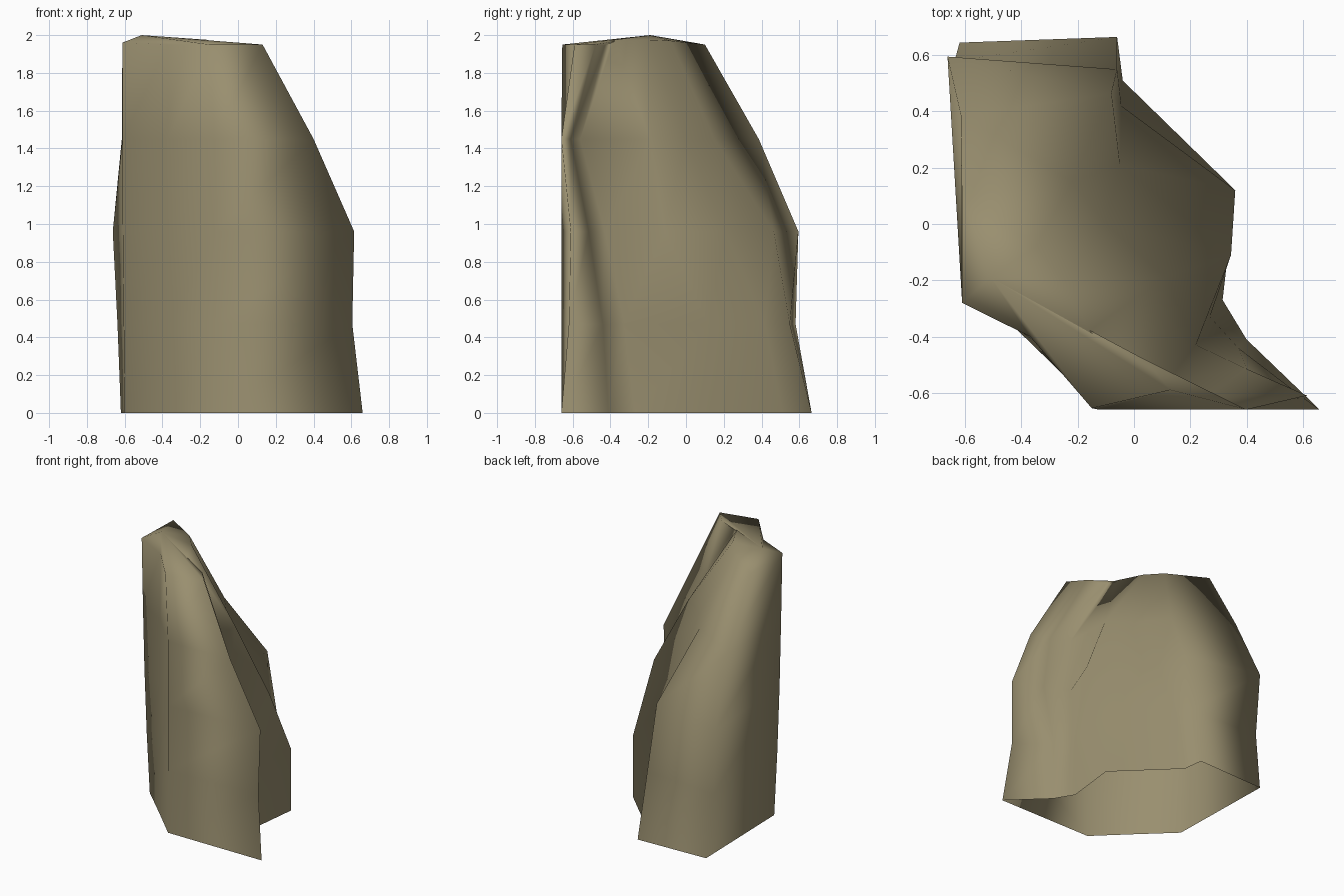
import bpy, bmesh

if "Cube" in bpy.data.objects:
    bpy.data.objects.remove(bpy.data.objects["Cube"])

# Rock cliff corner: stacked ground-plan outlines, open underneath
# Each level: height, sloping back side (front corner -> left corner), front-left bevel
levels = [
    (0.00, [(.66, -.66), (.40, -.41), (.315, -.27), (.36, .12), (-.04, .51), (-.06, .665), (-.62, .645)],
           [(-.60, -.20), (-.36, -.43), (-.125, -.66)]),
    (0.47, [(.605, -.62), (.37, -.44), (.27, -.33), (.36, .12), (-.045, .42), (-.06, .55), (-.638, .58)],
           [(-.605, -.23), (-.365, -.41), (-.125, -.66)]),
    (0.96, [(.615, -.61), (.40, -.515), (.22, -.43), (.345, -.11), (-.05, .21), (-.08, .465), (-.663, .595)],
           [(-.61, -.25), (-.37, -.40), (-.125, -.66)]),
    (1.45, [(.40, -.66), (.26, -.61), (.12, -.56), (.11, -.19), (-.10, .0), (-.22, .15), (-.615, .385)],
           [(-.612, -.265), (-.37, -.40), (-.125, -.66)]),
    (1.95, [(.13, -.59), (.035, -.48), (-.10, -.43), (-.16, -.38), (-.25, -.20), (-.35, -.08), (-.612, .10)],
           [(-.612, -.28), (-.37, -.40), (-.15, -.655)]),
]

bm = bmesh.new()
rings = [[bm.verts.new((x, y, z)) for x, y in back + bevel] for z, back, bevel in levels]

# Walls between neighbouring outlines
for low, high in zip(rings, rings[1:]):
    n = len(low)
    for i in range(n):
        j = (i + 1) % n
        bm.faces.new((low[i], low[j], high[j], high[i]))

# Uneven crown rim, with a fan up to the highest point
top = rings[-1]
for i, lift in {2: -.005, 3: .025, 4: .025, 5: .02, 7: .01}.items():
    top[i].co.z += lift
peak = bm.verts.new((-.51, -.19, 2.0))
for i in range(len(top)):
    bm.faces.new((top[i], top[(i + 1) % len(top)], peak))

for f in bm.faces:
    f.smooth = True

mesh = bpy.data.meshes.new("cliff_rock")
bm.to_mesh(mesh)
bm.free()

# Single olive stone colour
stone = bpy.data.materials.new("olive stone")
stone.diffuse_color = (0.32, 0.275, 0.16, 1)
stone.use_nodes = True
stone.node_tree.nodes["Principled BSDF"].inputs["Base Color"].default_value = stone.diffuse_color
mesh.materials.append(stone)

rock = bpy.data.objects.new("cliff_rock", mesh)
bpy.context.collection.objects.link(rock)
